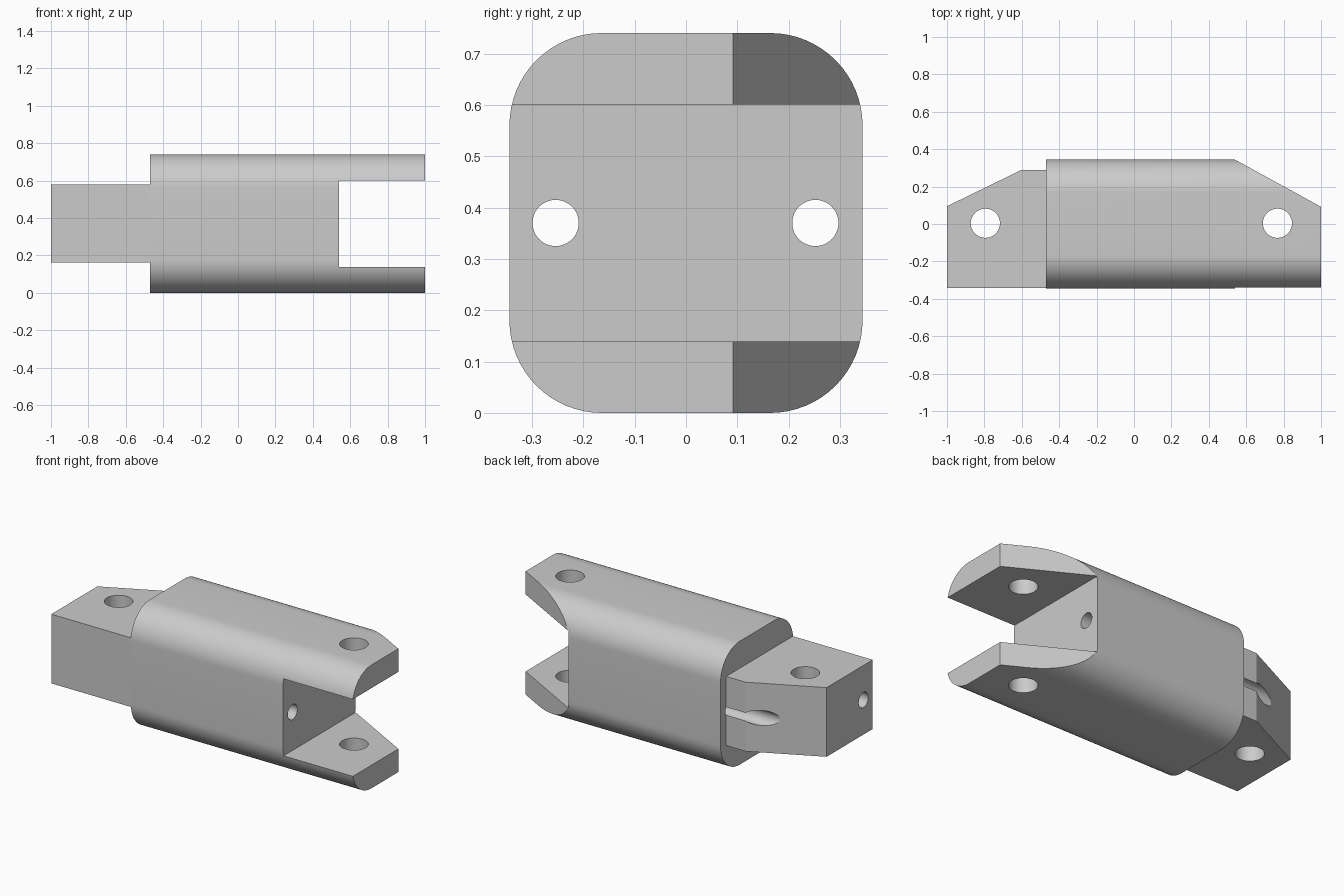
import bpy, bmesh, math
from mathutils import Matrix, Vector

cube = bpy.data.objects.get("Cube")
if cube:
    bpy.data.objects.remove(cube, do_unlink=True)

steel = bpy.data.materials.new("light_grey_steel")
steel.use_nodes = True
GREY = (0.6, 0.6, 0.6, 1)
steel.diffuse_color = GREY
steel.node_tree.nodes["Principled BSDF"].inputs["Base Color"].default_value = GREY

MID_Z = 0.37


def prism(name, outline, start, depth):
    """Extrude a closed 3D outline along a vector."""
    bm = bmesh.new()
    face = bm.faces.new([bm.verts.new(Vector(p) + Vector(start)) for p in outline])
    new = bmesh.ops.extrude_face_region(bm, geom=[face])["geom"]
    bmesh.ops.translate(bm, vec=depth, verts=[v for v in new if isinstance(v, bmesh.types.BMVert)])
    bmesh.ops.recalc_face_normals(bm, faces=bm.faces)
    return finish(name, bm)


def rod(name, location, radius, length, axis):
    bm = bmesh.new()
    bmesh.ops.create_cone(bm, cap_ends=True, segments=48, radius1=radius, radius2=radius, depth=length)
    turn = Matrix.Rotation(math.pi / 2, 4, "Y") if axis == "X" else Matrix()
    bmesh.ops.transform(bm, matrix=Matrix.Translation(location) @ turn, verts=bm.verts)
    return finish(name, bm)


def finish(name, bm):
    mesh = bpy.data.meshes.new(name)
    bm.to_mesh(mesh)
    bm.free()
    mesh.materials.append(steel)
    obj = bpy.data.objects.new(name, mesh)
    bpy.context.collection.objects.link(obj)
    return obj


def combine(target, tool, operation="DIFFERENCE"):
    mod = target.modifiers.new(tool.name, "BOOLEAN")
    mod.operation, mod.solver, mod.object = operation, "EXACT", tool
    bpy.context.view_layer.objects.active = target
    bpy.ops.object.modifier_apply(modifier=mod.name)
    bpy.data.objects.remove(tool, do_unlink=True)


# Body: rounded rectangle swept along x
half_y, radius, steps = 0.344, 0.18, 16
section = []
for quarter, (sy, sz) in enumerate([(1, 1), (-1, 1), (-1, -1), (1, -1)]):
    for i in range(steps + 1):
        a = (quarter + i / steps) * math.pi / 2
        section.append((0, sy * (half_y - radius) + radius * math.cos(a),
                        MID_Z + sz * (MID_Z - radius) + radius * math.sin(a)))
link = prism("coupling_link", section, (-0.47, 0, 0), (1.47, 0, 0))

# Fork slot and the slanted corner of the fork
slot = [(0.54, -1, 0), (1.2, -1, 0), (1.2, 1, 0), (0.54, 1, 0)]
combine(link, prism("fork_slot", slot, (0, 0, 0.139), (0, 0, 0.462)))
slant = [(0.54, 0.344, 0), (1, 0.092, 0), (1.2, -0.018, 0), (1.2, 0.6, 0), (0.54, 0.6, 0)]
combine(link, prism("fork_slant", slant, (0, 0, -0.1), (0, 0, 1)))

# Tongue, running a little way into the body
tongue = [(-1, -0.342, 0), (-0.4, -0.342, 0), (-0.4, 0.29, 0), (-0.6, 0.29, 0), (-1, 0.095, 0)]
combine(link, prism("tongue", tongue, (0, 0, 0.163), (0, 0, 0.415)), "UNION")

# Upright pin holes and lengthwise bores
for x in (-0.795, 0.767):
    combine(link, rod("pin_hole", (x, 0.004, MID_Z), 0.078, 2, "Z"))
for y in (-0.254, 0.252):
    combine(link, rod("long_bore", (0, y, MID_Z), 0.045, 3, "X"))

# Smooth rounded faces, keep the machined edges sharp
bpy.ops.object.select_all(action="DESELECT")
link.select_set(True)
bpy.context.view_layer.objects.active = link
bpy.ops.object.shade_smooth_by_angle(angle=math.radians(25))
